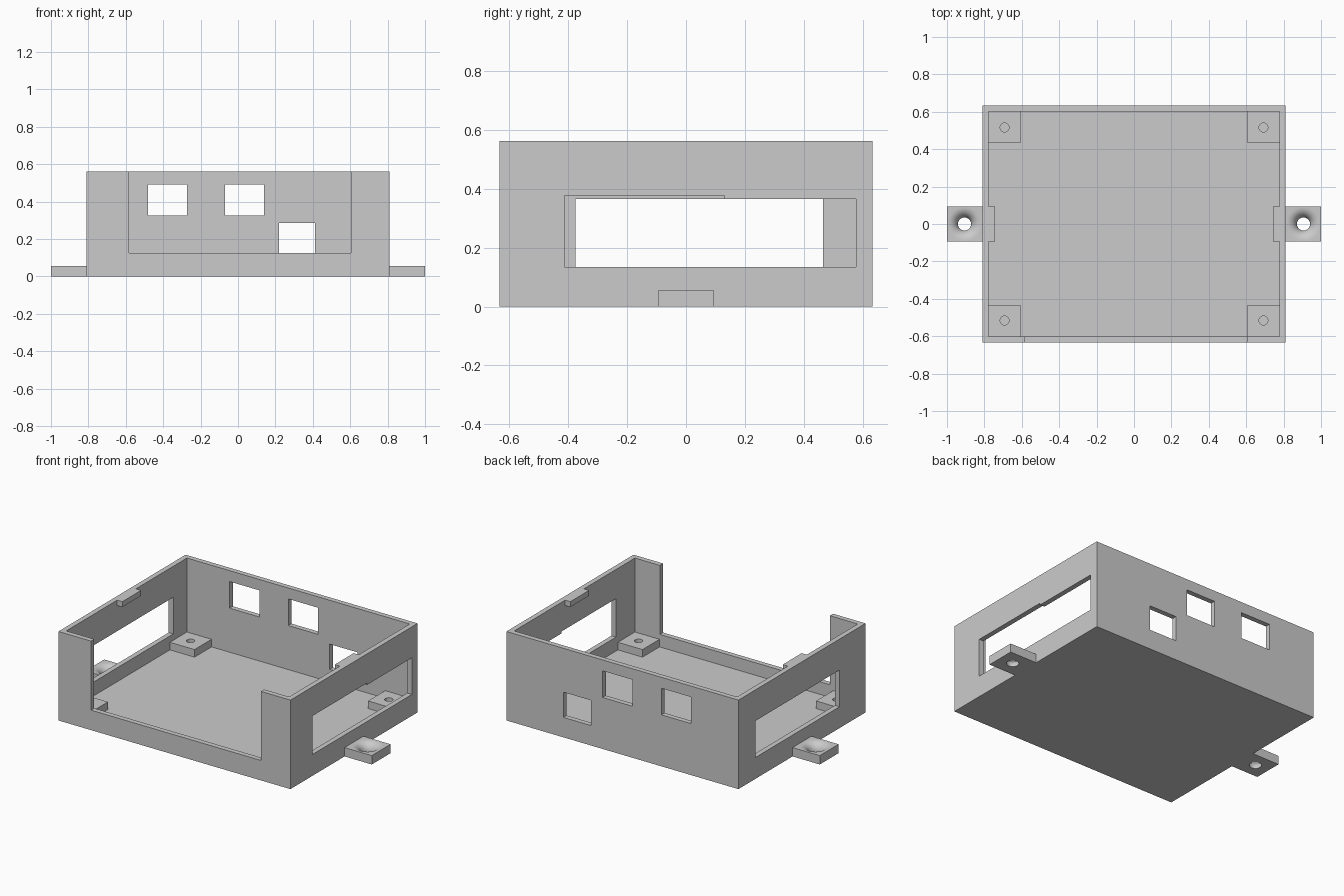
import bpy, bmesh
from math import sin, cos, pi
from mathutils import Matrix

default = bpy.data.objects.get("Cube")
if default:
    bpy.data.objects.remove(default, do_unlink=True)

grey = bpy.data.materials.new("light_grey_plastic")
grey.use_nodes = True
colour = (0.6, 0.6, 0.6, 1)
grey.diffuse_color = colour
grey.node_tree.nodes["Principled BSDF"].inputs["Base Color"].default_value = colour

# Main sizes
HX, HY, HEIGHT = 0.81, 0.634, 0.562
WALL, FLOOR, SILL = 0.032, 0.047, 0.126
IX, IY = HX - WALL, HY - WALL
TAB_TOP, TAB_HALF = 0.056, 0.094


def finish(name, bm):
    bmesh.ops.recalc_face_normals(bm, faces=bm.faces)
    mesh = bpy.data.meshes.new(name)
    bm.to_mesh(mesh)
    bm.free()
    mesh.materials.append(grey)
    obj = bpy.data.objects.new(name, mesh)
    bpy.context.collection.objects.link(obj)
    return obj


def box(name, x, y, z):
    """Box from (min, max) ranges."""
    bm = bmesh.new()
    ranges = [sorted(r) for r in (x, y, z)]
    size = [b - a for a, b in ranges]
    centre = [(a + b) / 2 for a, b in ranges]
    bmesh.ops.create_cube(bm, size=1, matrix=Matrix.Translation(centre) @ Matrix.Diagonal((*size, 1)))
    return finish(name, bm)


def lathe(name, profile, x, y, steps=48):
    """Closed solid of revolution from (radius, z) points."""
    bm = bmesh.new()
    rings = [[bm.verts.new((x + r * cos(2 * pi * i / steps), y + r * sin(2 * pi * i / steps), z))
              for i in range(steps)] for r, z in profile]
    for low, high in zip(rings, rings[1:]):
        for i in range(steps):
            j = (i + 1) % steps
            bm.faces.new((low[i], low[j], high[j], high[i]))
    bm.faces.new(rings[0])
    bm.faces.new(rings[-1])
    return finish(name, bm)


def cut(obj, cutters):
    """Subtract the cutters, keep the result and drop the cutters."""
    for c in cutters:
        mod = obj.modifiers.new("cut", 'BOOLEAN')
        mod.operation, mod.solver, mod.object = 'DIFFERENCE', 'EXACT', c
    graph = bpy.context.evaluated_depsgraph_get()
    mesh = bpy.data.meshes.new_from_object(obj.evaluated_get(graph))
    obj.modifiers.clear()
    obj.data = mesh
    for c in cutters:
        bpy.data.objects.remove(c, do_unlink=True)
    return obj


def smooth(obj):
    bpy.ops.object.select_all(action='DESELECT')
    obj.select_set(True)
    bpy.context.view_layer.objects.active = obj
    bpy.ops.object.shade_smooth_by_angle(angle=pi / 6)


# Open-topped shell with its wall openings
back = (HY - 0.1, HY + 0.1)
left = (HX - 0.1, HX + 0.1)
right = (-HX - 0.1, -HX + 0.1)
above = HEIGHT + 0.1
shell = box("case_shell", (-HX, HX), (-HY, HY), (0, HEIGHT))
cut(shell, [
    box("cavity", (-IX, IX), (-IY, IY), (FLOOR, above)),
    box("front_gap", (-0.583, 0.604), (-HY - 0.1, -HY + 0.1), (SILL, above)),
    box("back_window_a", (-0.48, -0.272), back, (0.325, 0.493)),
    box("back_window_b", (-0.07, 0.138), back, (0.325, 0.493)),
    box("back_window_c", (0.218, 0.412), back, (SILL, 0.285)),
    box("left_slot", left, (-0.412, 0.578), (0.135, 0.366)),
    box("left_slot_step", left, (-0.412, 0.13), (0.2, 0.378)),
    box("right_slot", right, (-0.375, 0.466), (0.135, 0.366)),
])

# Corner posts with screw holes
for sx, side in ((1, "left"), (-1, "right")):
    for sy, end in ((-1, "front"), (1, "back")):
        post = box(f"{end}_{side}_post", (sx * 0.606, sx * (IX + 0.01)),
                   (sy * 0.432, sy * (IY + 0.01)), (FLOOR - 0.01, 0.095))
        hole = lathe("screw_hole", [(0.024, FLOOR - 0.02), (0.024, 0.2)], sx * 0.692, sy * 0.516, 32)
        smooth(cut(post, [hole]))

    # Small lid catch, flush with the rim
    box(f"{side}_lid_catch", (sx * 0.742, sx * (IX + 0.005)),
        (-TAB_HALF, TAB_HALF), (HEIGHT - 0.034, HEIGHT))

    # Mounting tab with a flared screw hole
    tab = box(f"{side}_mounting_tab", (sx * HX, sx), (-TAB_HALF, TAB_HALF), (0, TAB_TOP))
    flare = [(0.035 + TAB_TOP * (1 - cos(a)), TAB_TOP * sin(a))
             for a in (pi / 2 * k / 10 for k in range(11))]
    profile = [(0.035, -0.05)] + flare + [(0.0915, TAB_TOP + 0.05)]
    smooth(cut(tab, [lathe("flared_hole", profile, sx * 0.906, 0)]))
